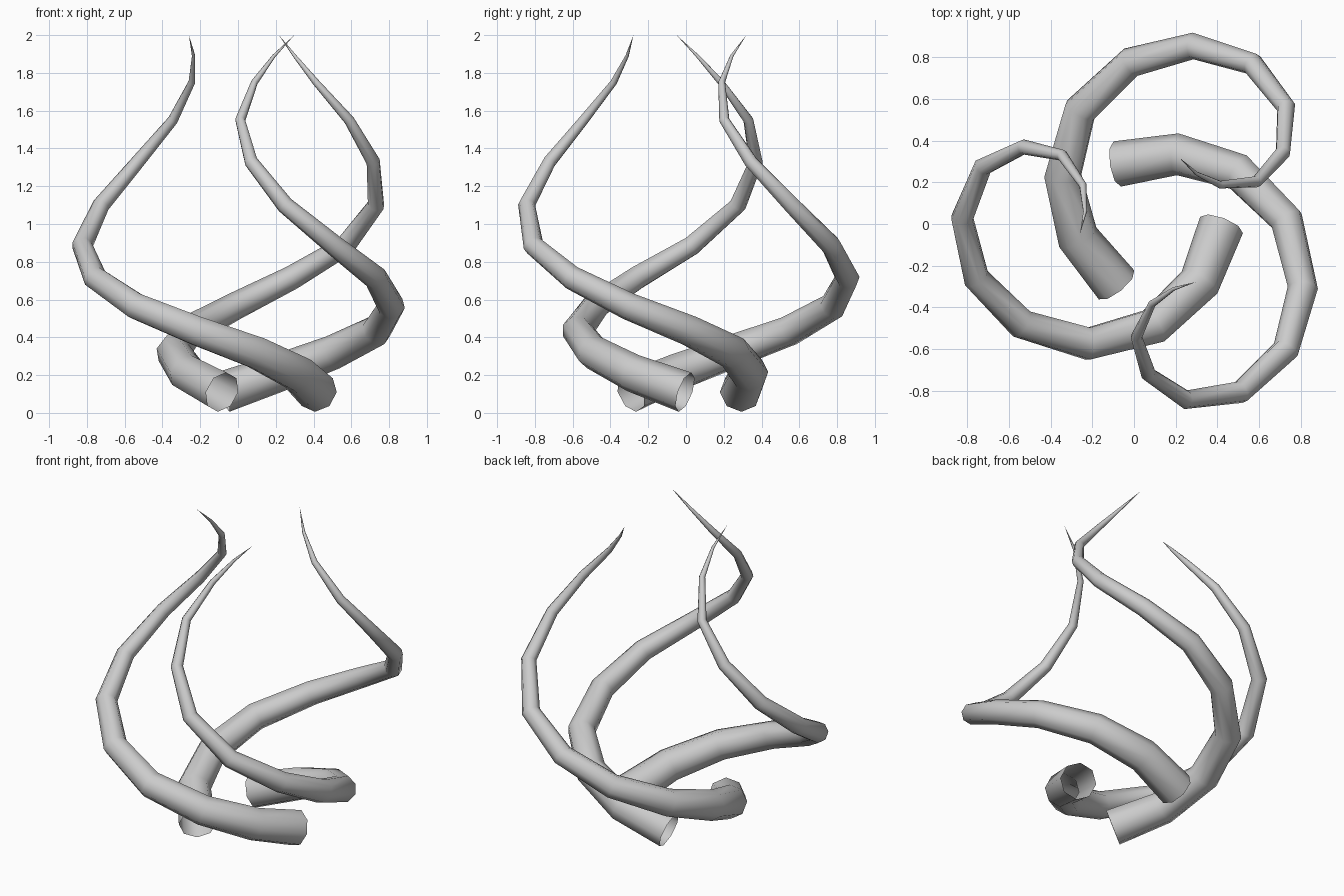
import bpy, math
from mathutils import Matrix, Vector

if "Cube" in bpy.data.objects:
    bpy.data.objects.remove(bpy.data.objects["Cube"])

# Path of one tapering tendril, base to tip
PATH = [
    (0.42, -0.005, 0.11), (0.315, -0.28, 0.21), (0.095, -0.49, 0.32),
    (-0.22, -0.575, 0.435), (-0.54, -0.48, 0.565), (-0.757, -0.26, 0.715),
    (-0.825, 0.03, 0.885), (-0.725, 0.275, 1.10), (-0.53, 0.37, 1.33),
    (-0.345, 0.33, 1.55), (-0.245, 0.185, 1.75), (-0.235, 0.06, 1.89),
    (-0.26, -0.05, 2.0),
]
AXIS = Vector((0.085, -0.003, 0))   # the three tendrils turn around this axis
BASE_RADIUS = 0.11


def tendril(name, angle):
    """Eight-sided tube, open at the base and tapering to a point."""
    curve = bpy.data.curves.new(name, 'CURVE')
    curve.dimensions = '3D'
    curve.twist_mode = 'MINIMUM'
    curve.bevel_depth = BASE_RADIUS
    curve.bevel_resolution = 2
    spline = curve.splines.new('POLY')
    spline.points.add(len(PATH) - 1)
    turn = Matrix.Rotation(angle, 3, 'Z')
    for i, (pt, co) in enumerate(zip(spline.points, PATH)):
        pt.co = (*(turn @ (Vector(co) - AXIS) + AXIS), 1)
        pt.radius = 1 - i / (len(PATH) - 1)
    spline.use_smooth = True
    obj = bpy.data.objects.new(name, curve)
    bpy.context.collection.objects.link(obj)
    bpy.ops.object.select_all(action='DESELECT')
    obj.select_set(True)
    bpy.context.view_layer.objects.active = obj
    bpy.ops.object.convert(target='MESH')


# Three copies around the axis
for n in range(3):
    tendril(f"tendril_{n + 1}", math.radians(120 * n))
